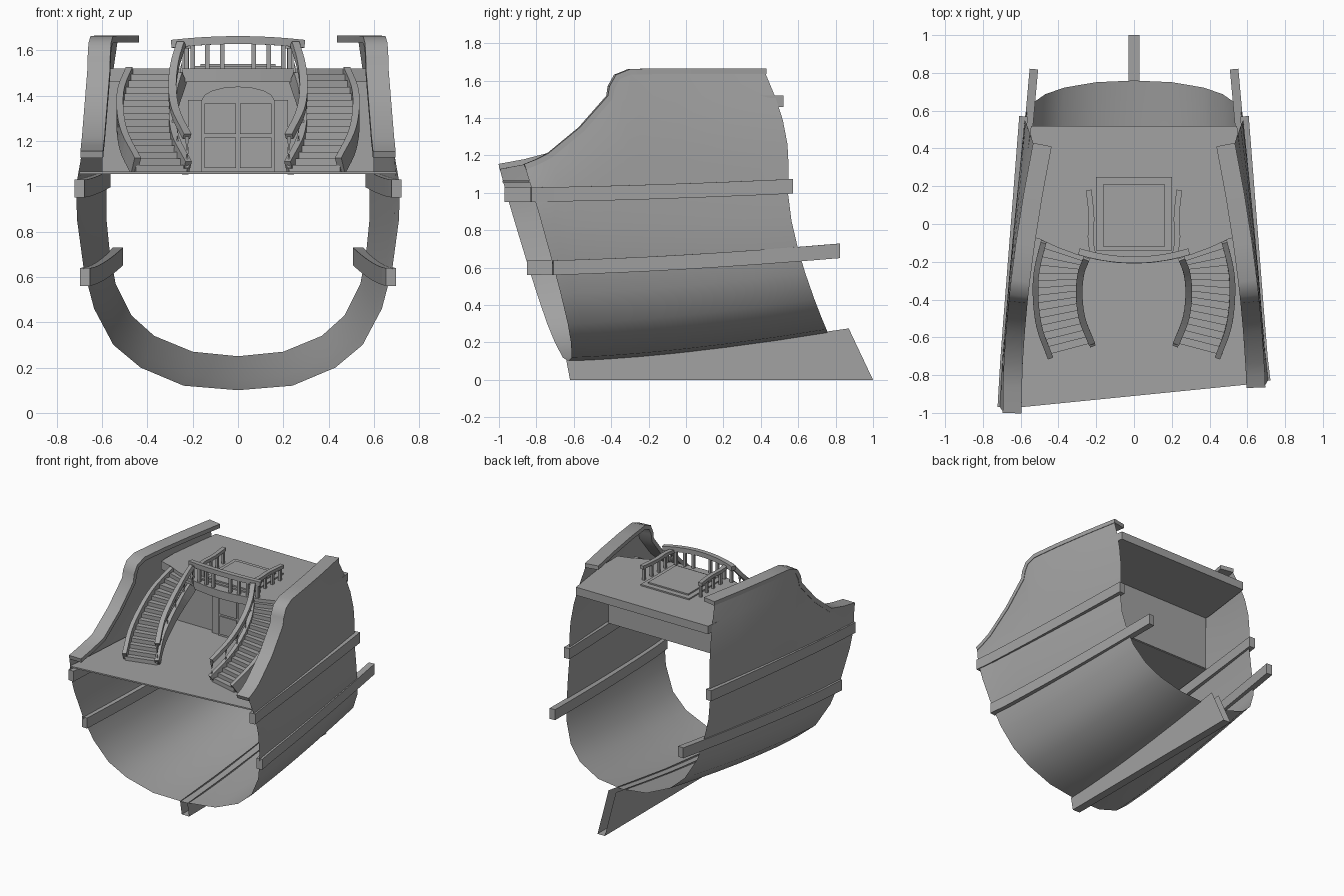
import bpy, bmesh, math
from mathutils import Vector

if "Cube" in bpy.data.objects:
    bpy.data.objects.remove(bpy.data.objects["Cube"])

grey = bpy.data.materials.new("plain grey")
grey.use_nodes = True
grey.diffuse_color = (0.36, 0.36, 0.36, 1)
grey.node_tree.nodes["Principled BSDF"].inputs["Base Color"].default_value = (0.36, 0.36, 0.36, 1)


def make(name, verts, faces, smooth=False):
    mesh = bpy.data.meshes.new(name)
    mesh.from_pydata([tuple(v) for v in verts], [], faces)
    bm = bmesh.new()
    bm.from_mesh(mesh)
    bmesh.ops.recalc_face_normals(bm, faces=bm.faces)
    bm.to_mesh(mesh)
    bm.free()
    mesh.materials.append(grey)
    obj = bpy.data.objects.new(name, mesh)
    bpy.context.collection.objects.link(obj)
    if smooth:
        bpy.ops.object.select_all(action="DESELECT")
        obj.select_set(True)
        bpy.context.view_layer.objects.active = obj
        bpy.ops.object.shade_smooth_by_angle(angle=math.radians(40))
    return obj


def prism(name, outline, offset):
    """Extrude a flat outline by an offset vector."""
    n = len(outline)
    verts = [Vector(p) for p in outline]
    verts += [v + Vector(offset) for v in verts]
    faces = [list(range(n)), list(range(n, 2 * n))]
    faces += [(i, (i + 1) % n, n + (i + 1) % n, n + i) for i in range(n)]
    return make(name, verts, faces)


def box(name, lo, hi):
    return prism(name, [(lo[0], lo[1], lo[2]), (hi[0], lo[1], lo[2]), (hi[0], hi[1], lo[2]),
                        (lo[0], hi[1], lo[2])], (0, 0, hi[2] - lo[2]))


def sweep(name, path, width, height, upright=False, smooth=False):
    """Rectangular bar along a path."""
    path = [Vector(p) for p in path]
    verts, faces = [], []
    for i, p in enumerate(path):
        tan = (path[min(i + 1, len(path) - 1)] - path[max(i - 1, 0)]).normalized()
        side = tan.cross(Vector((0, 0, 1))).normalized()
        up = Vector((0, 0, 1)) if upright else side.cross(tan)
        for a, b in ((-1, -1), (1, -1), (1, 1), (-1, 1)):
            verts.append(p + side * a * width / 2 + up * b * height / 2)
    for i in range(len(path) - 1):
        for j in range(4):
            k = (j + 1) % 4
            faces.append((4 * i + j, 4 * i + k, 4 * i + 4 + k, 4 * i + 4 + j))
    m = len(verts)
    faces += [(0, 1, 2, 3), (m - 4, m - 3, m - 2, m - 1)]
    return make(name, verts, faces, smooth)


def smooth_path(ctrl, steps):
    """Even samples of a Catmull-Rom curve through control points."""
    c = [Vector(p) for p in ctrl]
    c = [2 * c[0] - c[1]] + c + [2 * c[-1] - c[-2]]
    out = []
    for n in range(steps + 1):
        f = n / steps * (len(c) - 3)
        i = min(int(f), len(c) - 4)
        t = f - i
        a, b, d, e = c[i:i + 4]
        out.append(0.5 * (2 * b + (d - a) * t + (2 * a - 5 * b + 4 * d - e) * t * t
                          + (3 * b - a - 3 * d + e) * t ** 3))
    return out


# Hull: front and rear half sections, and the stepped rim along the top
FRONT = [(0, .1), (.24, .12), (.43, .2), (.55, .3), (.635, .46), (.68, .63), (.71, .85), (.715, 1)]
REAR = [(0, .25), (.2, .27), (.37, .34), (.47, .43), (.54, .57), (.565, .7), (.58, .85), (.58, 1)]
RIM = [(-.93, 1.14), (-.83, 1.165), (-.73, 1.2), (-.56, 1.34), (-.41, 1.51), (-.4, 1.565),
       (-.37, 1.62), (-.3, 1.648), (-.1, 1.65), (.16, 1.65), (.42, 1.65)]
UPPER_ROWS = 5


def skew(y, x, t):
    return y + 0.1 * x * max(0, 1 - t / .14)


def rim_point(col, s):
    y, z = RIM[col]
    t = (y + .93) / 1.35
    x = s * (.69 - .16 * t ** 1.7)
    return Vector((x, skew(y, x, t), z))


def low_point(row, col, s):
    t = (RIM[col][0] + .93) / 1.35
    (xa, za), (xb, zb) = FRONT[row], REAR[row]
    x = s * (xa + (xb - xa) * t)
    ya, yb = -.6 - .29 * za, .545 + .33 * (1 - zb) ** 1.5
    return Vector((x, skew(ya + (yb - ya) * t, x, t), za + (zb - za) * t ** 1.5))


def hull_column(col, s):
    pts = [low_point(r, col, s) for r in range(len(FRONT))]
    a, b = pts[-1], rim_point(col, s)
    t = (RIM[col][0] + .93) / 1.35
    for k in range(1, UPPER_ROWS + 1):
        f = k / UPPER_ROWS
        bulge = math.sin(math.pi * f) * t
        pts.append(a.lerp(b, f) + Vector((s * .015 * bulge, .05 * bulge, 0)))
    return pts


verts, faces = [], []
for c in range(len(RIM)):
    verts += hull_column(c, -1)[:0:-1] + hull_column(c, 1)
n = len(verts) // len(RIM)
for c in range(len(RIM) - 1):
    for r in range(n - 1):
        i = c * n + r
        faces.append((i, i + 1, i + n + 1, i + n))
make("hull_shell", verts, faces, True)

# Keel: open trough with flat sides
side = [(-.62, 0), (-.64, .105), (-.2, .14), (.2, .18), (.87, .275), (1, 0)]
verts = [(s * .03, y, z) for s in (-1, 1) for y, z in side]
make("keel", verts, [tuple(range(6)), tuple(range(6, 12)), (0, 5, 11, 6)])

# Rim caps and rubbing strakes on each side
for s, label in ((1, "left"), (-1, "right")):
    cap = [rim_point(c, s) - Vector((s * .045, 0, 0)) for c in range(len(RIM))]
    sweep(label + "_rim_cap", cap, .1, .03, smooth=True)
    for part, a, b in (("upper", (.7, -.9, .99), (.585, .57, 1.035)),
                       ("lower", (.675, -.78, .6), (.53, .82, .69))):
        path = []
        for k in range(9):
            t = k / 8
            x = s * (a[0] + (b[0] - a[0]) * t)
            path.append((x, skew(a[1] + (b[1] - a[1]) * t, x, t), a[2] + (b[2] - a[2]) * t ** 1.5))
        sweep(f"{label}_{part}_strake", path, .045, .078, True)

# Decks and cabin wall
prism("lower_deck", [(-.7, -.98, 1.055), (.7, -.84, 1.055), (.66, -.4, 1.055), (.61, .05, 1.055),
                     (-.61, .05, 1.055), (-.66, -.4, 1.055)], (0, 0, .01))
box("cabin_wall", (-.6, .04, 1.06), (.6, .055, 1.49))


def balcony_y(x):
    return -.21 + .52 * x * x


front = [(x / 10, balcony_y(x / 10), 1.46) for x in range(-5, 6)]
prism("upper_deck", front + [(.6, -.05, 1.46), (.6, .1, 1.46), (.545, .52, 1.46),
                             (-.545, .52, 1.46), (-.6, .1, 1.46), (-.6, -.05, 1.46)], (0, 0, .06))

# Arched door and its panels
arch = [(-.16, .04, 1.065), (.16, .04, 1.065)]
arch += [(.16 * math.cos(a * math.pi / 8), .04, 1.38 + .06 * math.sin(a * math.pi / 8)) for a in range(9)]
prism("door_arch", arch, (0, -.04, 0))
for s in (-1, 1):
    for z in (1.08, 1.23):
        box("door_panel", (s * .078 - .07, -.008, z), (s * .078 + .07, .002, z + .135))
    box("door_side_block", (s * .19 - .03, .01, 1.065), (s * .19 + .03, .045, 1.38))

# Deck hatch: low frame and lid
box("hatch_frame", (-.2, -.14, 1.515), (.2, .25, 1.53))
box("hatch_lid", (-.165, -.12, 1.525), (.165, .21, 1.54))

# Curved stairs, with a handrail on the inner side
OUTER = [(.45, -.69), (.5, -.55), (.52, -.4), (.515, -.25), (.475, -.08)]
INNER = [(.225, -.63), (.275, -.5), (.29, -.37), (.28, -.26), (.25, -.18)]
TREADS = 15


def climb(plan, s, z0, z1):
    return smooth_path([(s * x, y, z0 + (z1 - z0) * i / (len(plan) - 1))
                        for i, (x, y) in enumerate(plan)], TREADS)


for s, label in ((1, "left"), (-1, "right")):
    outer, inner = climb(OUTER, s, 1.09, 1.49), climb(INNER, s, 1.08, 1.48)
    rail = climb(INNER, s, 1.22, 1.63)
    sweep(label + "_outer_stringer", outer, .03, .085)
    sweep(label + "_inner_stringer", inner, .03, .07)
    sweep(label + "_stair_handrail", rail, .035, .028)
    for i in range(0, TREADS + 1, 3):
        sweep(label + "_stair_baluster", [inner[i], inner[i] + Vector((0, .001, .07)),
                                          rail[i]], .02, .02)
    for i in range(TREADS):
        a, b, c, d = outer[i], outer[i + 1], inner[i + 1], inner[i]
        z = 1.065 + .43 * i / TREADS
        prism(label + "_tread", [(p.x, p.y, z) for p in (a, b, c, d)], (0, 0, .43 / TREADS))

    # Side rail beside the hatch
    path = [(s * x, y, 1.62) for x, y in ((.215, -.17), (.23, -.08), (.225, .04), (.24, .18))]
    sweep(label + "_side_rail", smooth_path(path, 8), .03, .025)
    for x, y in ((.228, -.08), (.225, .0), (.228, .08), (.235, .16)):
        box(label + "_side_post", (s * x - .009, y - .009, 1.5), (s * x + .009, y + .009, 1.615))

# Balcony rail with its gentle crown
rail = [(x / 100, balcony_y(x / 100) + .02, 1.645 - .2 * (x / 100) ** 2) for x in range(-29, 30, 2)]
sweep("balcony_rail", rail, .035, .035)
for s in (-1, 1):
    for x in (.07, .135, .2, .27):
        y = balcony_y(x) + .02
        box("balcony_baluster", (s * x - .01, y - .01, 1.51), (s * x + .01, y + .01, 1.635))
